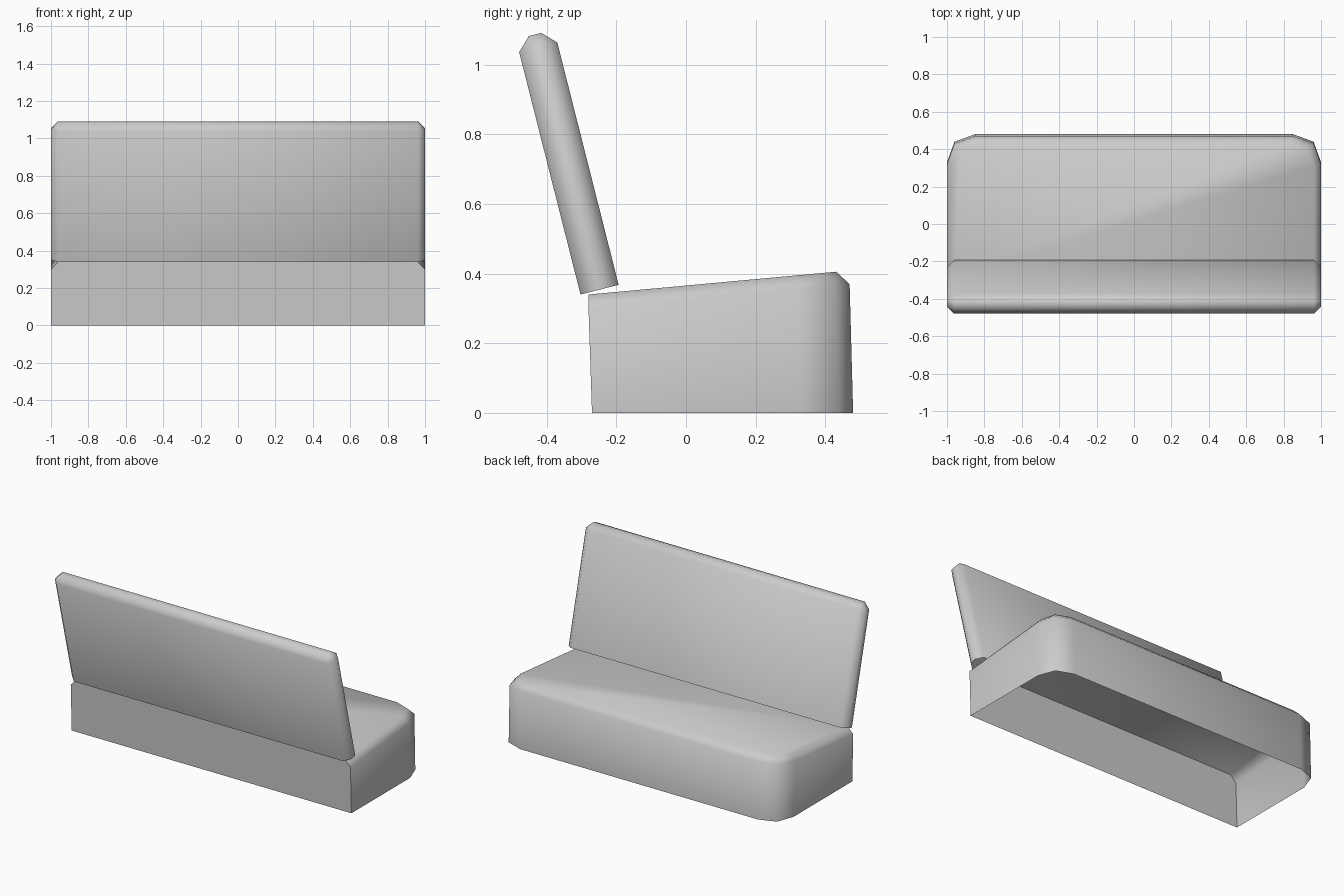
import bpy, bmesh, math
from mathutils import Matrix

if "Cube" in bpy.data.objects:
    bpy.data.objects.remove(bpy.data.objects["Cube"], do_unlink=True)

# One plain grey for the whole bench
grey = bpy.data.materials.new("light grey")
grey.use_nodes = True
colour = (0.6, 0.6, 0.6, 1)
grey.diffuse_color = colour
grey.node_tree.nodes["Principled BSDF"].inputs["Base Color"].default_value = colour


def finish(name, bm):
    mesh = bpy.data.meshes.new(name)
    bmesh.ops.recalc_face_normals(bm, faces=bm.faces)
    bm.to_mesh(mesh)
    bm.free()
    mesh.materials.append(grey)
    obj = bpy.data.objects.new(name, mesh)
    bpy.context.collection.objects.link(obj)
    bpy.ops.object.select_all(action="DESELECT")
    obj.select_set(True)
    bpy.context.view_layer.objects.active = obj
    bpy.ops.object.shade_smooth_by_angle(angle=math.radians(60))
    return obj


def mirrored(half):
    return half + [(-x, y) for x, y in reversed(half)]


# Seat: hollow shell, open below, with rounded corners and a tilted top
def tilted(base, y):
    return base + 0.092 * (y + 0.28)


foot = mirrored([(1, -0.27), (1, 0.33), (0.96, 0.44), (0.85, 0.48)])
shoulder = mirrored([(1, -0.28), (1, 0.32), (0.96, 0.43), (0.85, 0.47)])
crown = mirrored([(0.962, -0.28), (0.962, 0.31), (0.93, 0.4), (0.835, 0.432)])

bm = bmesh.new()
rings = [
    [bm.verts.new((x, y, 0)) for x, y in foot],
    [bm.verts.new((x, y, tilted(0.3, y))) for x, y in shoulder],
    [bm.verts.new((x, y, tilted(0.34, y))) for x, y in crown],
]
count = len(foot)
for low, high in zip(rings, rings[1:]):
    for i in range(count - 1):
        j = i + 1
        bm.faces.new((low[i], low[j], high[j], high[i]))
bm.faces.new(rings[2])
# Flat wall under the backrest, in one piece
bm.faces.new([r[0] for r in reversed(rings)] + [r[-1] for r in rings])
finish("seat", bm)

# Backrest: leaning panel, chamfered all round except at its open lower end
thick, tall = 0.113, 0.756
bm = bmesh.new()
bmesh.ops.create_cube(bm, size=1)
bmesh.ops.scale(bm, vec=(2, thick, tall), verts=bm.verts)
bmesh.ops.translate(bm, vec=(0, thick / 2, tall / 2), verts=bm.verts)
bottom = [f for f in bm.faces if f.calc_center_median().z < 0.01]
bmesh.ops.delete(bm, geom=bottom, context="FACES_ONLY")
edges = [e for e in bm.edges if not e.is_boundary]
bmesh.ops.bevel(bm, geom=edges, offset=0.038, segments=1, affect="EDGES")
backrest = finish("backrest", bm)
backrest.matrix_world = (Matrix.Translation((0, -0.303, 0.34))
                         @ Matrix.Rotation(math.radians(14.2), 4, "X"))
